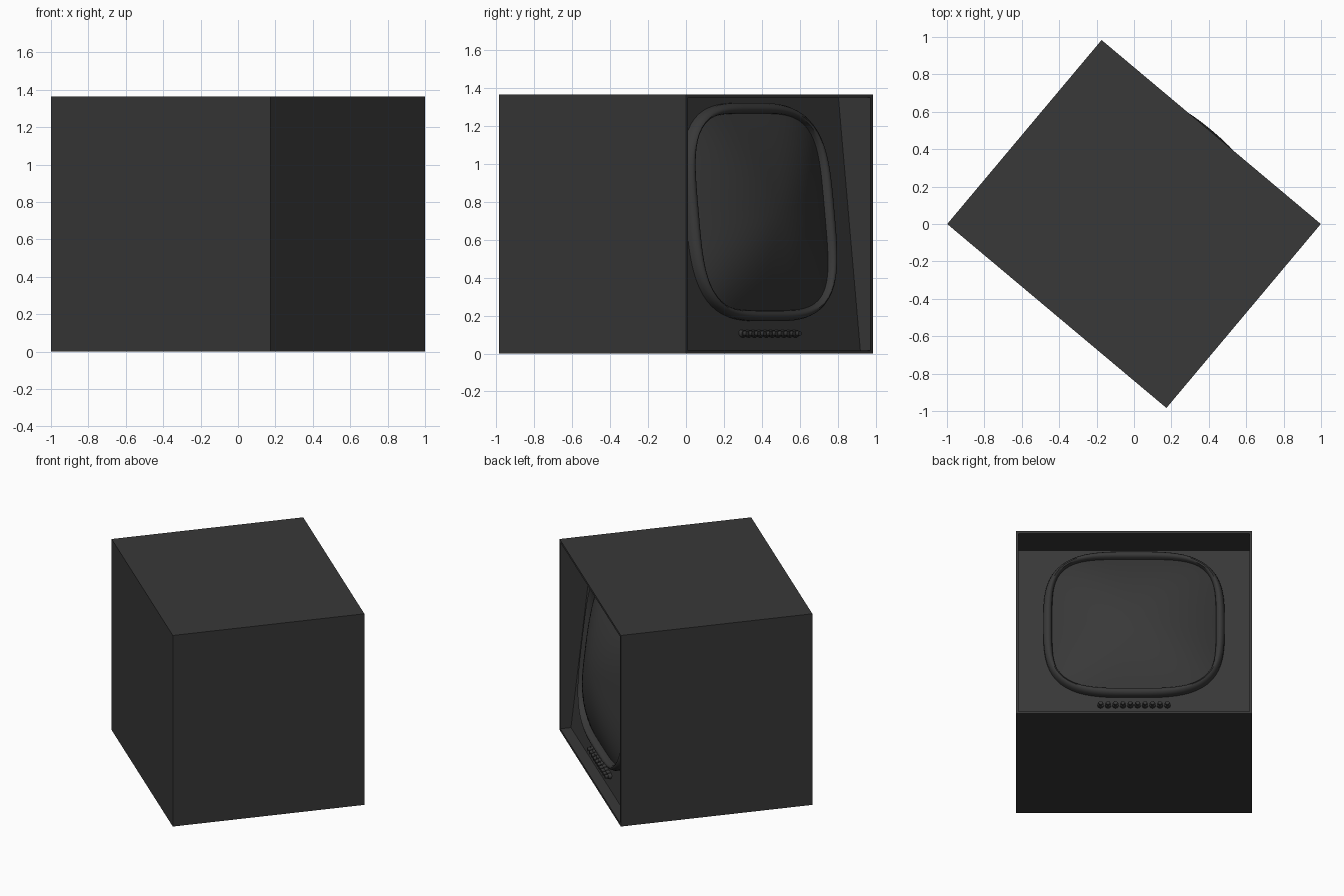
import bpy, bmesh, math
from mathutils import Matrix

if "Cube" in bpy.data.objects:
    bpy.data.objects.remove(bpy.data.objects["Cube"])

W, D, H, T = 1.53, 1.284, 1.365, 0.024   # cabinet size and rim thickness
ROT = Matrix.Rotation(math.radians(-40), 4, 'Z')
ZC = 0.745                               # screen centre height

mat = bpy.data.materials.new("charcoal")
mat.diffuse_color = (0.04, 0.04, 0.04, 1)
mat.use_nodes = True
mat.node_tree.nodes["Principled BSDF"].inputs["Base Color"].default_value = mat.diffuse_color


def panel(z):
    """Depth position of the sloping front panel at height z."""
    return 0.57 - 0.1132 * (z - T)


def finish(bm, name, smooth=None):
    bmesh.ops.recalc_face_normals(bm, faces=bm.faces)
    bm.transform(ROT)
    me = bpy.data.meshes.new(name)
    bm.to_mesh(me)
    bm.free()
    me.materials.append(mat)
    ob = bpy.data.objects.new(name, me)
    bpy.context.collection.objects.link(ob)
    if smooth:
        bpy.ops.object.select_all(action='DESELECT')
        ob.select_set(True)
        bpy.context.view_layer.objects.active = ob
        bpy.ops.object.shade_smooth_by_angle(angle=math.radians(smooth))
    return ob


def loop(bm, w, h, n, lift, count=96):
    """Rounded-barrel outline following the sloping panel."""
    out = []
    for i in range(count):
        a = 2 * math.pi * i / count
        c, s = math.cos(a), math.sin(a)
        r = (abs(c) ** n + abs(s) ** n) ** (-1 / n)
        z = ZC + h * r * s
        out.append(bm.verts.new((w * r * c, panel(z) + lift, z)))
    return out


def bridge(bm, loops):
    for a, b in zip(loops, loops[1:]):
        for i in range(len(a)):
            j = (i + 1) % len(a)
            bm.faces.new((a[i], a[j], b[j], b[i]))


# Cabinet: box with a thin rim and a recessed, sloping front panel
bm = bmesh.new()
bmesh.ops.create_cube(bm, size=1, matrix=Matrix.Translation((0, 0, H / 2)) @ Matrix.Diagonal((W, D, H, 1)))
bm.normal_update()
front = next(f for f in bm.faces if f.normal.y > 0.9)
bmesh.ops.inset_region(bm, faces=[front], thickness=T)
ext = bmesh.ops.extrude_discrete_faces(bm, faces=[front])
for v in ext["faces"][0].verts:
    v.co.y = panel(v.co.z)
finish(bm, "cabinet")

# Screen surround: rounded moulding
bm = bmesh.new()
sections = [(0.587, 0.575, 3.3, -0.02), (0.587, 0.575, 3.3, 0.025), (0.581, 0.569, 3.3, 0.042),
            (0.569, 0.557, 3.4, 0.055), (0.555, 0.543, 3.6, 0.059), (0.541, 0.530, 3.8, 0.053),
            (0.532, 0.521, 4.1, 0.038), (0.528, 0.516, 4.2, 0.0)]
bridge(bm, [loop(bm, *s) for s in sections])
finish(bm, "screen_surround", 50)

# Screen: bulging glass
bm = bmesh.new()
loops = []
for k in range(16):
    t = 1 - k / 16
    loops.append(loop(bm, 0.535 * t, 0.522 * t, 2 + 2.2 * t, 0.018 + 0.138 * (1 - t * t)))
bridge(bm, loops)
tip = bm.verts.new((0, panel(ZC) + 0.156, ZC))
last = loops[-1]
for i in range(len(last)):
    bm.faces.new((last[i], last[(i + 1) % len(last)], tip))
finish(bm, "screen", 60)

# Row of ten control knobs, each a base with a smaller cap
bm = bmesh.new()
zk = 0.105
for i in range(10):
    x = (i - 4.5) * 0.048
    for r, depth in ((0.0195, 0.03), (0.013, 0.05)):
        m = Matrix.Translation((x, panel(zk) + depth / 2 - 0.008, zk)) @ Matrix.Rotation(math.pi / 2, 4, 'X')
        bmesh.ops.create_cone(bm, cap_ends=True, segments=20, radius1=r, radius2=r, depth=depth, matrix=m)
finish(bm, "control_knobs", 40)
